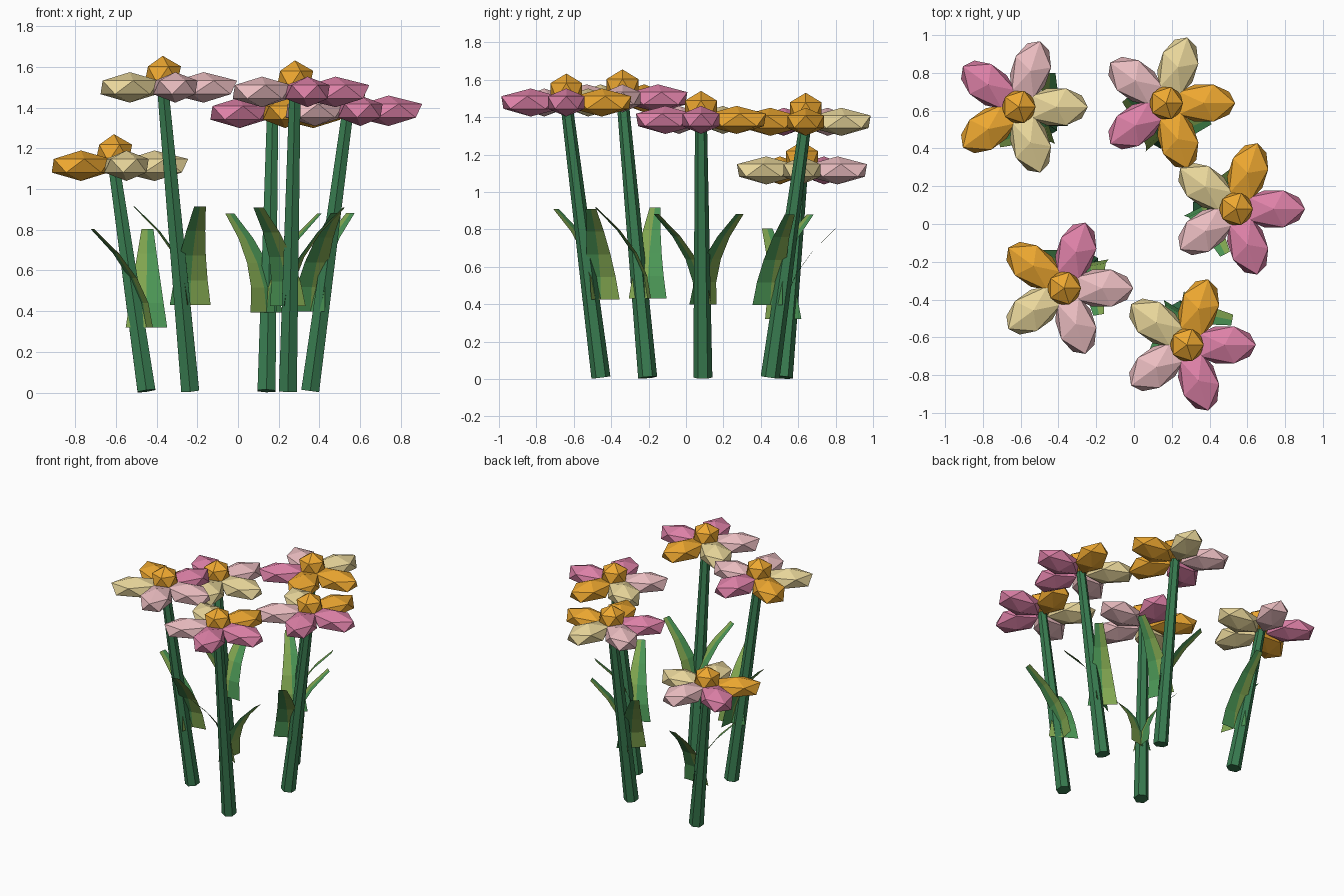
import bpy, bmesh
from math import sin, cos, pi, radians
from mathutils import Vector, Matrix

if "Cube" in bpy.data.objects:
    bpy.data.objects.remove(bpy.data.objects["Cube"])


def material(name, rgb):
    m = bpy.data.materials.new(name)
    m.diffuse_color = (*rgb, 1)
    m.use_nodes = True
    m.node_tree.nodes["Principled BSDF"].inputs["Base Color"].default_value = m.diffuse_color
    return m


STEM = material("stem_green", (.04, .20, .08))
LEAF = material("leaf_green", (.07, .30, .09))
OLIVE = material("leaf_olive", (.22, .38, .08))
PETAL = {
    "p": material("petal_pink", (.73, .22, .39)),
    "l": material("petal_pale_pink", (.83, .51, .53)),
    "c": material("petal_cream", (.82, .68, .33)),
    "o": material("petal_orange", (.85, .39, .03)),
}


def finish(bm, name, mats):
    mesh = bpy.data.meshes.new(name)
    bm.to_mesh(mesh)
    bm.free()
    for m in mats:
        mesh.materials.append(m)
    ob = bpy.data.objects.new(name, mesh)
    bpy.context.collection.objects.link(ob)
    return ob


def gem(name, matrix, mat):
    """Low-poly icosahedron stretched by a matrix."""
    bm = bmesh.new()
    bmesh.ops.create_icosphere(bm, subdivisions=1, radius=1, matrix=matrix)
    finish(bm, name, [mat])


def stem(name, base, top):
    axis = top - base
    m = (Matrix.Translation((base + top) / 2)
         @ Vector((0, 0, 1)).rotation_difference(axis).to_matrix().to_4x4())
    bm = bmesh.new()
    bmesh.ops.create_cone(bm, cap_ends=True, segments=6, radius1=.051,
                          radius2=.032, depth=axis.length, matrix=m)
    finish(bm, name, [STEM])


def leaf(name, base, angle):
    """Tapered blade bending outward, with one olive and one green half."""
    out = Vector((cos(angle), sin(angle), 0))
    left = Vector((-sin(angle), cos(angle), 0))
    bm = bmesh.new()
    rows = []
    for i in range(5):
        t = i / 4
        mid = base + out * (.28 * t * t) + Vector((0, 0, .485 * t))
        half = .102 - .073 * t
        rows.append([bm.verts.new(mid + left * s * half) for s in (1, 0, -1)])
    for a, b in zip(rows, rows[1:]):
        for k in (0, 1):
            f = bm.faces.new((a[k], a[k + 1], b[k + 1], b[k]))
            f.material_index = k
    finish(bm, name, [OLIVE, LEAF])


# stem base xy, head xyz, petal colours counter-clockwise from +x, leaf angles
flowers = [
    ((-.45, .52), (-.61, .62, 1.115), "clpoc", (89, 198)),
    ((.14, .45), (.17, .64, 1.375), "oclpo", (22, 130)),
    ((.355, .09), (.54, .08, 1.385), "poclp", (297, 45)),
    ((-.235, -.205), (-.37, -.34, 1.50), "lpocl", (172, 280)),
    ((.245, -.455), (.28, -.64, 1.478), "poclp", (239, 349)),
]

for n, (foot, head, colours, leaf_angles) in enumerate(flowers, 1):
    base, top = Vector((*foot, .008)), Vector(head)
    stem(f"stem_{n}", base, top)
    # ring of five petals
    for i, c in enumerate(colours):
        m = (Matrix.Translation(top) @ Matrix.Rotation(i * 2 * pi / 5, 4, 'Z')
             @ Matrix.Translation((.2, 0, 0)) @ Matrix.Diagonal((.185, .115, .075, 1)))
        gem(f"petal_{n}_{i + 1}", m, PETAL[c])
    # flower centre
    gem(f"flower_centre_{n}", Matrix.Translation(top + Vector((0, 0, .062)))
        @ Matrix.Diagonal((.1, .1, .093, 1)), PETAL["o"])
    # pair of leaves, attached part-way up
    for i, a in enumerate(leaf_angles):
        leaf(f"leaf_{n}_{i + 1}", Vector((*foot, head[2] * .287)), radians(a))
